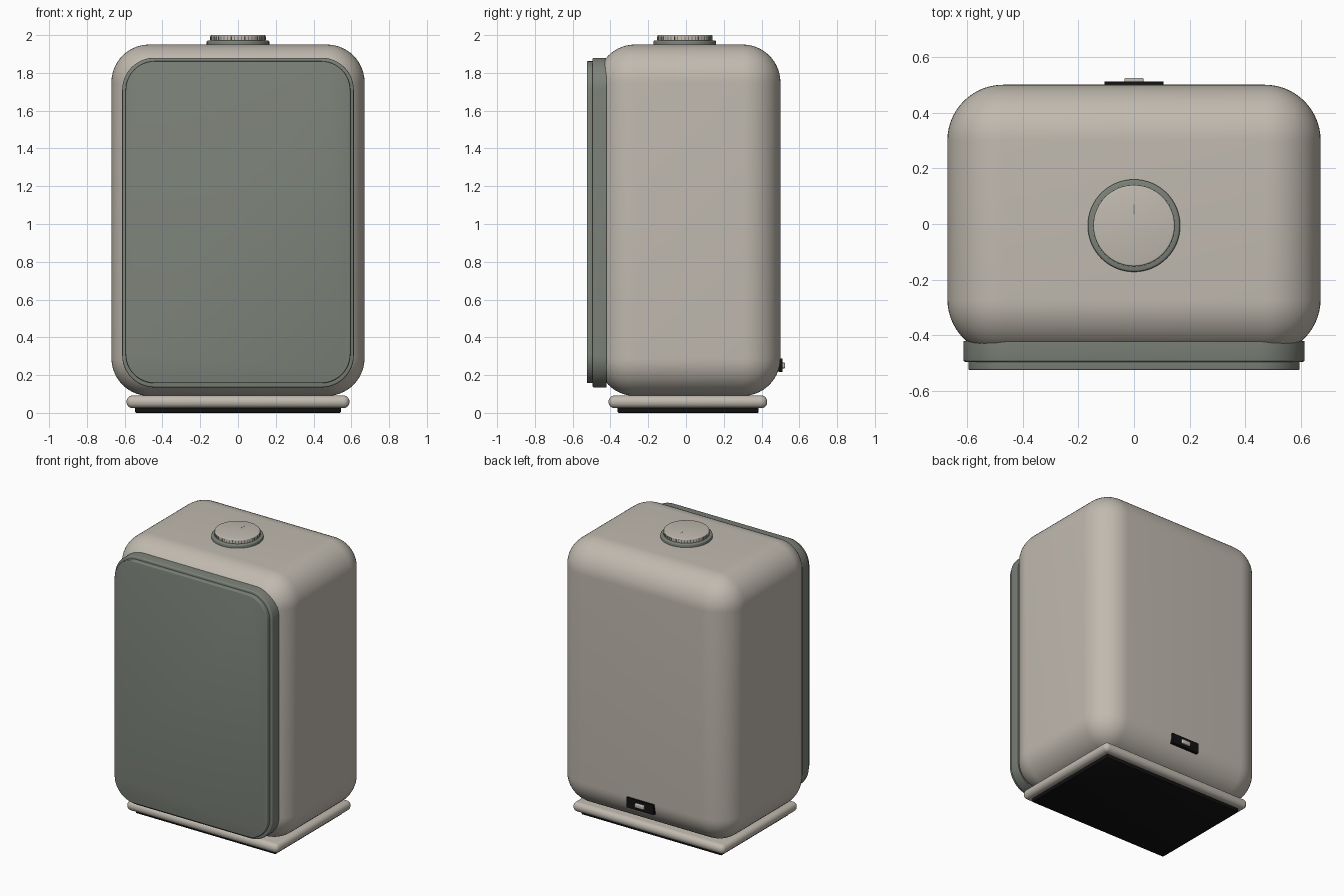
import bpy, bmesh, math
from mathutils import Matrix, Vector

if "Cube" in bpy.data.objects:
    bpy.data.objects.remove(bpy.data.objects["Cube"], do_unlink=True)


def material(name, rgb):
    m = bpy.data.materials.new(name)
    m.use_nodes = True
    m.diffuse_color = (*rgb, 1)
    bsdf = m.node_tree.nodes["Principled BSDF"]
    bsdf.inputs["Base Color"].default_value = (*rgb, 1)
    bsdf.inputs["Roughness"].default_value = 0.6
    return m


beige = material("warm beige", (0.53, 0.49, 0.43))
green = material("grey green", (0.20, 0.22, 0.19))
black = material("black rubber", (0.006, 0.006, 0.006))


def finish(bm, name, mat):
    bmesh.ops.recalc_face_normals(bm, faces=bm.faces)
    mesh = bpy.data.meshes.new(name)
    bm.to_mesh(mesh)
    bm.free()
    obj = bpy.data.objects.new(name, mesh)
    bpy.context.collection.objects.link(obj)
    mesh.materials.append(mat)
    bpy.ops.object.select_all(action="DESELECT")
    obj.select_set(True)
    bpy.context.view_layer.objects.active = obj
    bpy.ops.object.shade_smooth_by_angle(angle=math.radians(35))
    return obj


def box_mesh(x, y, z):
    """Box spanning the given (low, high) pairs."""
    bm = bmesh.new()
    size = [hi - lo for lo, hi in (x, y, z)]
    mid = Vector([(hi + lo) / 2 for lo, hi in (x, y, z)])
    bmesh.ops.create_cube(bm, size=1, matrix=Matrix.Translation(mid) @ Matrix.Diagonal((*size, 1)))
    return bm


def round_edges(bm, edges, radius, segments):
    bmesh.ops.bevel(bm, geom=edges, offset=radius, segments=segments,
                    profile=0.5, affect="EDGES", clamp_overlap=True)


def rounded_box(name, mat, x, y, z, radius=0, segments=6):
    bm = box_mesh(x, y, z)
    if radius:
        round_edges(bm, bm.edges[:], radius, segments)
    return finish(bm, name, mat)


def front_slab(name, mat, x, y, z, corner, rim):
    """Upright plate with round corners and a softened rim."""
    bm = box_mesh(x, y, z)
    along_y = [e for e in bm.edges
               if abs(e.verts[0].co.y - e.verts[1].co.y) > 0.001]
    round_edges(bm, along_y, corner, 12)
    front = [e for e in bm.edges if all(v.co.y < y[0] + 0.0001 for v in e.verts)]
    round_edges(bm, front, rim, 3)
    return finish(bm, name, mat)


def disc(name, mat, radius, z, centre_y, rim):
    bm = bmesh.new()
    bmesh.ops.create_cone(bm, cap_ends=True, segments=64, radius1=radius, radius2=radius,
                          depth=z[1] - z[0],
                          matrix=Matrix.Translation((0, centre_y, sum(z) / 2)))
    top = [e for e in bm.edges if all(v.co.z > z[1] - 0.0001 for v in e.verts)]
    round_edges(bm, top, rim, 3)
    return finish(bm, name, mat)


# Cabinet
rounded_box("cabinet", beige, (-0.67, 0.67), (-0.47, 0.5), (0.09, 1.95), 0.2, 14)

# Front frame and grille
front_slab("front_frame", green, (-0.613, 0.613), (-0.495, -0.42), (0.135, 1.88), 0.17, 0.008)
front_slab("front_grille", green, (-0.595, 0.595), (-0.525, -0.48), (0.157, 1.862), 0.155, 0.006)

# Plinth and rubber foot
rounded_box("plinth", beige, (-0.59, 0.59), (-0.41, 0.43), (0.025, 0.092), 0.032)
rounded_box("rubber_foot", black, (-0.545, 0.545), (-0.362, 0.385), (0, 0.04), 0.006, 2)

# Volume dial
DIAL_Y = -0.006
disc("dial_ring", green, 0.166, (1.945, 1.972), DIAL_Y, 0.008)
disc("dial_cap", beige, 0.146, (1.96, 2.0), DIAL_Y, 0.006)
rounded_box("dial_pointer", green, (-0.002, 0.002), (0.035, 0.07), (1.998, 2.0005))

# Grip ticks around the dial
TICKS = 48
bm = bmesh.new()
for i in range(TICKS):
    place = (Matrix.Translation((0, DIAL_Y, 1.983))
             @ Matrix.Rotation(math.tau * i / TICKS, 4, "Z")
             @ Matrix.Translation((0.1455, 0, 0))
             @ Matrix.Diagonal((0.004, 0.005, 0.018, 1)))
    bmesh.ops.create_cube(bm, size=1, matrix=place)
finish(bm, "dial_grip_ticks", green)

# Rear socket
rounded_box("socket_plate", black, (-0.106, 0.106), (0.49, 0.511), (0.216, 0.287))
rounded_box("socket_plug", beige, (-0.035, 0.035), (0.5, 0.525), (0.236, 0.266), 0.006, 3)
